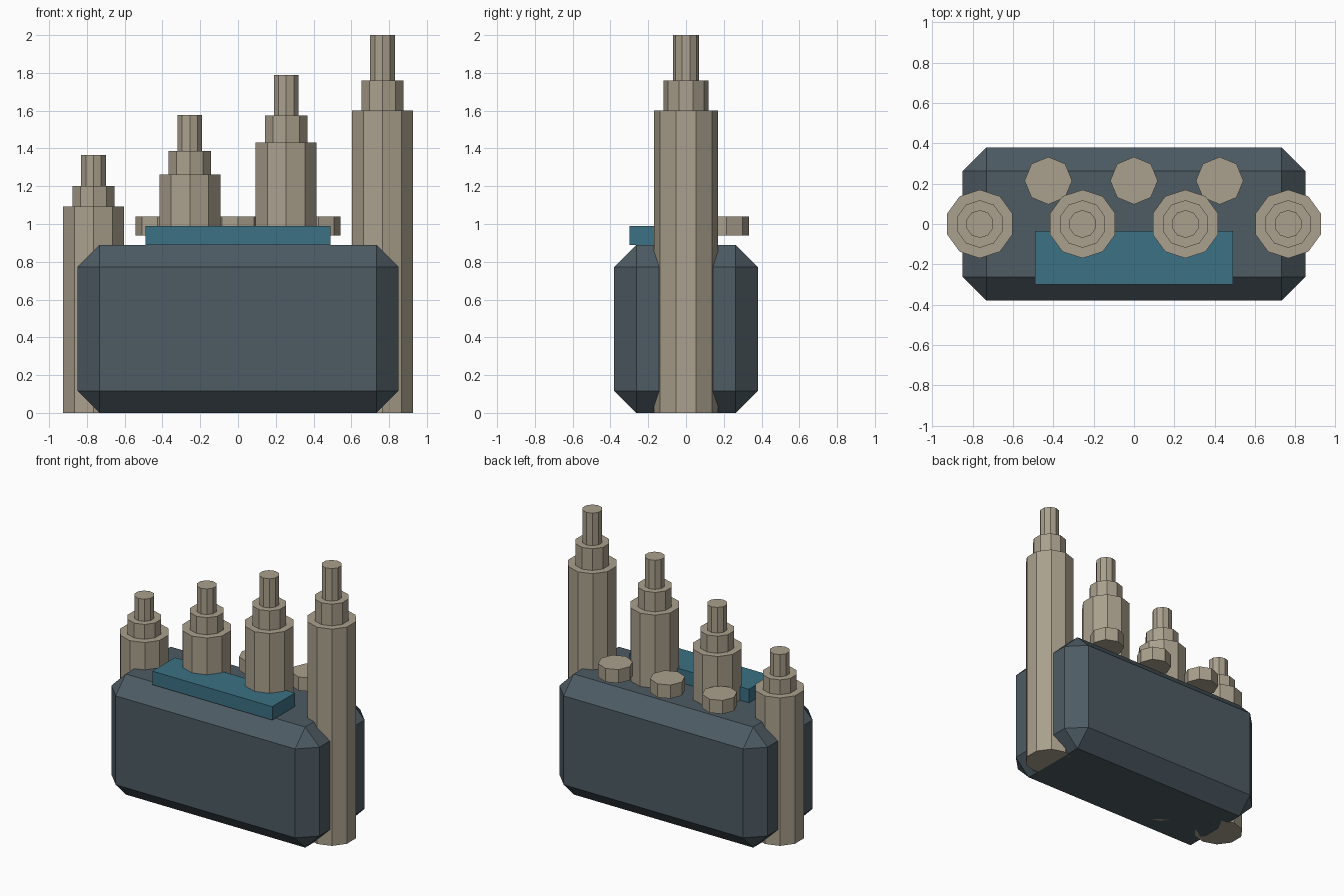
import bpy

if "Cube" in bpy.data.objects:
    bpy.data.objects.remove(bpy.data.objects["Cube"])

def material(name, rgb):
    m = bpy.data.materials.new(name)
    m.diffuse_color = (*rgb, 1)
    m.use_nodes = True
    m.node_tree.nodes["Principled BSDF"].inputs["Base Color"].default_value = m.diffuse_color
    return m

SLATE = material("slate", (0.075, 0.105, 0.125))
STONE = material("stone", (0.40, 0.35, 0.265))
TEAL = material("teal", (0.045, 0.165, 0.235))

def box(name, x, y, z, mat):
    bpy.ops.mesh.primitive_cube_add(
        size=1, location=[(a + b) / 2 for a, b in (x, y, z)])
    ob = bpy.context.object
    ob.name = name
    ob.scale = [b - a for a, b in (x, y, z)]
    bpy.ops.object.transform_apply(location=False, rotation=False, scale=True)
    ob.data.materials.append(mat)
    return ob

def prism(name, sides, r, x, y, z0, z1, mat):
    bpy.ops.mesh.primitive_cylinder_add(
        vertices=sides, radius=r, depth=z1 - z0, location=(x, y, (z0 + z1) / 2))
    ob = bpy.context.object
    ob.name = name
    ob.data.materials.append(mat)
    return ob

# Chamfered main block
body = box("body", (-0.85, 0.85), (-0.38, 0.38), (0, 0.89), SLATE)
bevel = body.modifiers.new("chamfer", "BEVEL")
bevel.width = 0.117
bevel.segments = 1

# Four stepped towers, rising to the right
for i in range(4):
    x = -0.765 + 0.51 * i
    h = 1.365 + 0.635 * i / 3
    prism(f"tower_shaft_{i + 1}", 10, 0.17, x, 0, 0, 0.8 * h, STONE)
    prism(f"tower_collar_{i + 1}", 10, 0.118, x, 0, 0.8 * h, 0.88 * h, STONE)
    prism(f"tower_tip_{i + 1}", 10, 0.069, x, 0, 0.88 * h, h, STONE)

# Front ledge plate
box("front_plate", (-0.49, 0.49), (-0.30, -0.035), (0.89, 0.99), TEAL)

# Row of rear discs, hovering just above the block
for i, x in enumerate((-0.425, 0, 0.425)):
    prism(f"rear_disc_{i + 1}", 8, 0.118, x, 0.215, 0.94, 1.04, STONE)
